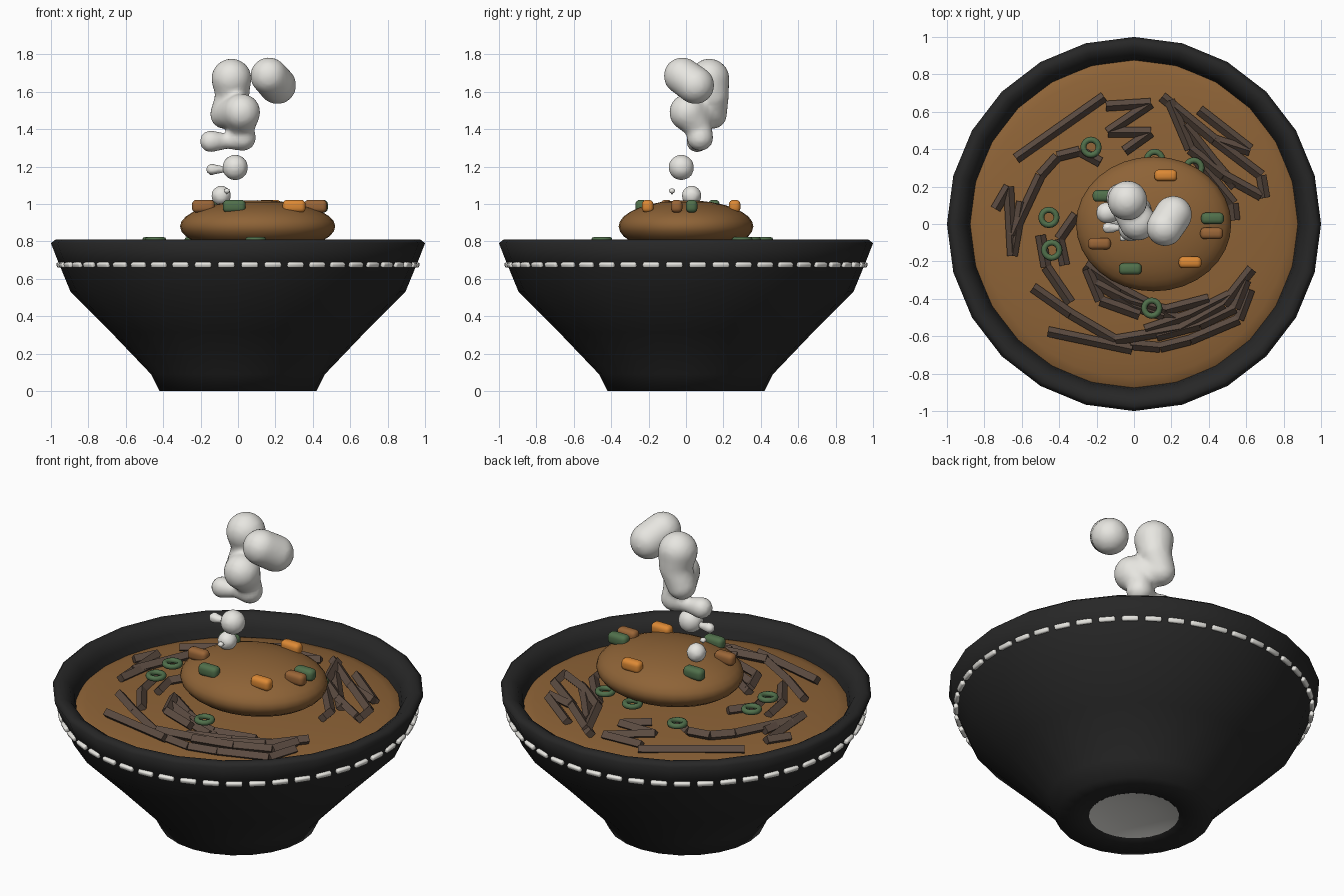
import bpy, bmesh, math
from mathutils import Vector, Matrix

if "Cube" in bpy.data.objects:
    bpy.data.objects.remove(bpy.data.objects["Cube"])


def mat(name, r, g, b):
    m = bpy.data.materials.new(name)
    m.diffuse_color = (r, g, b, 1)
    m.use_nodes = True
    m.node_tree.nodes["Principled BSDF"].inputs["Base Color"].default_value = m.diffuse_color
    return m


BLACK = mat("bowl_black", .02, .02, .02)
BROTH = mat("broth_brown", .27, .125, .038)
MEAT = mat("strip_brown", .105, .07, .052)
GREEN = mat("onion_green", .08, .16, .07)
ORANGE = mat("carrot_orange", .72, .25, .035)
TAN = mat("chunk_brown", .32, .13, .038)
WHITE = mat("steam_white", .80, .79, .75)


def finish(bm, name, material):
    me = bpy.data.meshes.new(name)
    bmesh.ops.recalc_face_normals(bm, faces=bm.faces)
    bm.to_mesh(me)
    bm.free()
    ob = bpy.data.objects.new(name, me)
    bpy.context.collection.objects.link(ob)
    me.materials.append(material)
    for p in me.polygons:
        p.use_smooth = True
    return ob


def lathe(name, profile, n, material):
    bm = bmesh.new()
    vs = [bm.verts.new((r, 0, z)) for r, z in profile]
    es = [bm.edges.new(p) for p in zip(vs, vs[1:])]
    bmesh.ops.spin(bm, geom=vs + es, cent=(0, 0, 0), axis=(0, 0, 1),
                   angle=math.tau, steps=n, use_duplicate=False)
    bmesh.ops.remove_doubles(bm, verts=bm.verts, dist=1e-4)
    return finish(bm, name, material)


SOUP_R, SOUP_Z, SOUP_H = .89, .68, .07


def soup_z(x, y):
    return SOUP_Z + SOUP_H * math.sqrt(max(0, 1 - (x * x + y * y) / SOUP_R ** 2))


# Bowl with flat foot, flared wall and rounded rim
lathe("bowl", [(0, .07), (.21, .05), (.245, 0), (.42, 0), (.465, .09), (.68, .315), (.895, .53),
               (.965, .70), (1.0, .79), (.975, .81), (.945, .808), (.91, .785), (.885, .74), (.87, .66),
               (.82, .55), (.45, .15), (0, .11)], 24, BLACK)
# Pale dished inset under the foot
lathe("foot_inset", [(0, .03), (.12, .025), (.20, .012), (.243, .001)], 24, WHITE)

# Gently domed broth surface
lathe("broth", [(SOUP_R * math.sin(i * math.pi / 16), SOUP_Z + SOUP_H * math.cos(i * math.pi / 16))
                for i in range(9)], 32, BROTH)

# White dashes around the bowl
bm = bmesh.new()
for i in range(48):
    M = (Matrix.Rotation((i + .5) * math.tau / 48, 4, 'Z') @ Matrix.Translation((.957, 0, .674))
         @ Matrix.Rotation(math.radians(21), 4, 'Y') @ Matrix.Diagonal((.026, .09, .028, 1)))
    cube = bmesh.ops.create_cube(bm, size=1, matrix=M)
    edges = list({e for v in cube["verts"] for e in v.link_edges})
    bmesh.ops.bevel(bm, geom=edges, offset=.008, segments=2, profile=.5, affect='EDGES')
finish(bm, "bowl_dashes", WHITE)

# Mound in the middle
bm = bmesh.new()
bmesh.ops.create_uvsphere(bm, u_segments=32, v_segments=16, radius=1,
                          matrix=Matrix.Translation((.105, 0, .88)) @ Matrix.Diagonal((.415, .36, .14, 1)))
finish(bm, "mound", BROTH)

# Vegetable pieces on the mound
for name, m, pts in (("carrot_piece", ORANGE, [(.17, .26), (.30, -.205)]),
                     ("green_piece", GREEN, [(-.02, -.24), (.42, .03), (-.16, .15)]),
                     ("brown_piece", TAN, [(.415, -.05), (-.185, -.105)])):
    for k, (x, y) in enumerate(pts):
        bm = bmesh.new()
        M = Matrix.Translation((x, y, .988)) @ Matrix.Diagonal((.122, .062, .068, 1))
        bmesh.ops.create_cube(bm, size=1, matrix=M)
        bmesh.ops.bevel(bm, geom=bm.edges[:], offset=.024, segments=4, profile=.5, affect='EDGES')
        finish(bm, f"{name}_{k + 1}", m)

# Onion rings, all at one height
for k, (x, y) in enumerate([(-.23, .41), (-.455, .035), (-.44, -.14), (.095, -.45), (.11, .345), (.32, .30)]):
    bpy.ops.mesh.primitive_torus_add(major_radius=.041, minor_radius=.016, major_segments=16,
                                     minor_segments=8, location=(x, y, .808))
    ob = bpy.context.object
    ob.name = f"onion_ring_{k + 1}"
    ob.data.materials.append(GREEN)
    bpy.ops.object.shade_smooth()

# Meat strips: bent bars following the broth surface
left_strips = [
    [(-.63, .35), (-.16, .68)],
    [(-.74, .08), (-.67, .2), (-.65, -.17), (-.60, .12)],
    [(-.65, -.06), (-.50, .26), (-.41, .36), (-.29, .39), (-.18, .33)],
    [(-.15, .63), (.09, .645), (-.14, .49), (.09, .49), (-.05, .39)],
    [(-.54, -.34), (-.34, -.48), (-.10, -.62)],
    [(-.46, -.575), (-.01, -.67)],
    [(-.50, -.06), (-.47, -.23), (-.34, -.42)],
    [(-.31, .05), (-.40, -.08), (-.37, -.22)],
    [(-.25, -.24), (-.18, -.41), (.03, -.485)],
    [(-.13, -.36), (.0, -.44), (.16, -.49)],
]
right_strips = [
    [(.15, .68), (.43, .45), (.62, .39)],
    [(.19, .66), (.30, .40), (.48, .26), (.68, .15)],
    [(.35, .61), (.62, .40)],
    [(.33, .35), (.53, .11), (.54, .02)],
    [(.43, .45), (.68, .26), (.70, .14)],
    [(.27, .53), (.42, .34), (.54, .20)],
    [(-.21, -.32), (-.02, -.41), (.17, -.46), (.40, -.40)],
    [(-.10, -.62), (.25, -.56), (.48, -.43), (.63, -.24)],
    [(-.02, -.645), (.14, -.66), (.30, -.62), (.56, -.51), (.62, -.35)],
    [(.06, -.565), (.30, -.485), (.51, -.38)],
    [(.12, -.60), (.35, -.54), (.54, -.45), (.60, -.30)],
    [(-.26, -.22), (-.07, -.35), (.24, -.51)],
]
for k, strip in enumerate(left_strips + right_strips):
    cu = bpy.data.curves.new(f"meat_strip_{k + 1}", 'CURVE')
    cu.dimensions = '3D'
    cu.bevel_depth = .028
    cu.bevel_resolution = 0
    cu.use_fill_caps = True
    for a, b in zip(strip, strip[1:]):
        sp = cu.splines.new('POLY')
        sp.points.add(1)
        for p, (x, y) in zip(sp.points, (a, b)):
            p.co = (x, y, soup_z(x, y) + .012 + .008 * (k % 3), 1)
        sp.use_smooth = False
    cu.materials.append(MEAT)
    bpy.context.collection.objects.link(bpy.data.objects.new(cu.name, cu))


# Steam: blended puffs, each a chain of (x, y, z, radius)
def puff(name, chain):
    bm = bmesh.new()
    for a, b in zip(chain, chain[1:] + chain[-1:]):
        for t in (0, .25, .5, .75):
            x, y, z, r = Vector(a).lerp(Vector(b), t)
            bmesh.ops.create_icosphere(bm, subdivisions=3, radius=r, matrix=Matrix.Translation((x, y, z)))
            if a == b:
                break
    ob = finish(bm, name, WHITE)
    md = ob.modifiers.new("blend", 'REMESH')
    md.mode = 'VOXEL'
    md.voxel_size = .015
    md.use_smooth_shade = True
    sm = ob.modifiers.new("soften", 'SMOOTH')
    sm.factor, sm.iterations = .5, 4


puff("steam_top_right", [(.165, -.02, 1.685, .10), (.21, .05, 1.635, .102)])
puff("steam_column", [(-.035, .125, 1.67, .108), (-.03, .14, 1.58, .09), (-.07, .14, 1.48, .08),
                      (.02, .01, 1.49, .10), (.02, .075, 1.40, .065), (.025, .075, 1.355, .072),
                      (-.06, .07, 1.335, .04), (-.145, .06, 1.335, .06)])
puff("steam_low", [(-.015, -.025, 1.195, .07)])
puff("steam_wisp", [(-.08, -.02, 1.185, .02), (-.14, -.02, 1.185, .033)])
puff("steam_base", [(-.09, .03, 1.045, .055)])
puff("steam_fleck", [(-.06, -.075, 1.07, .022)])
